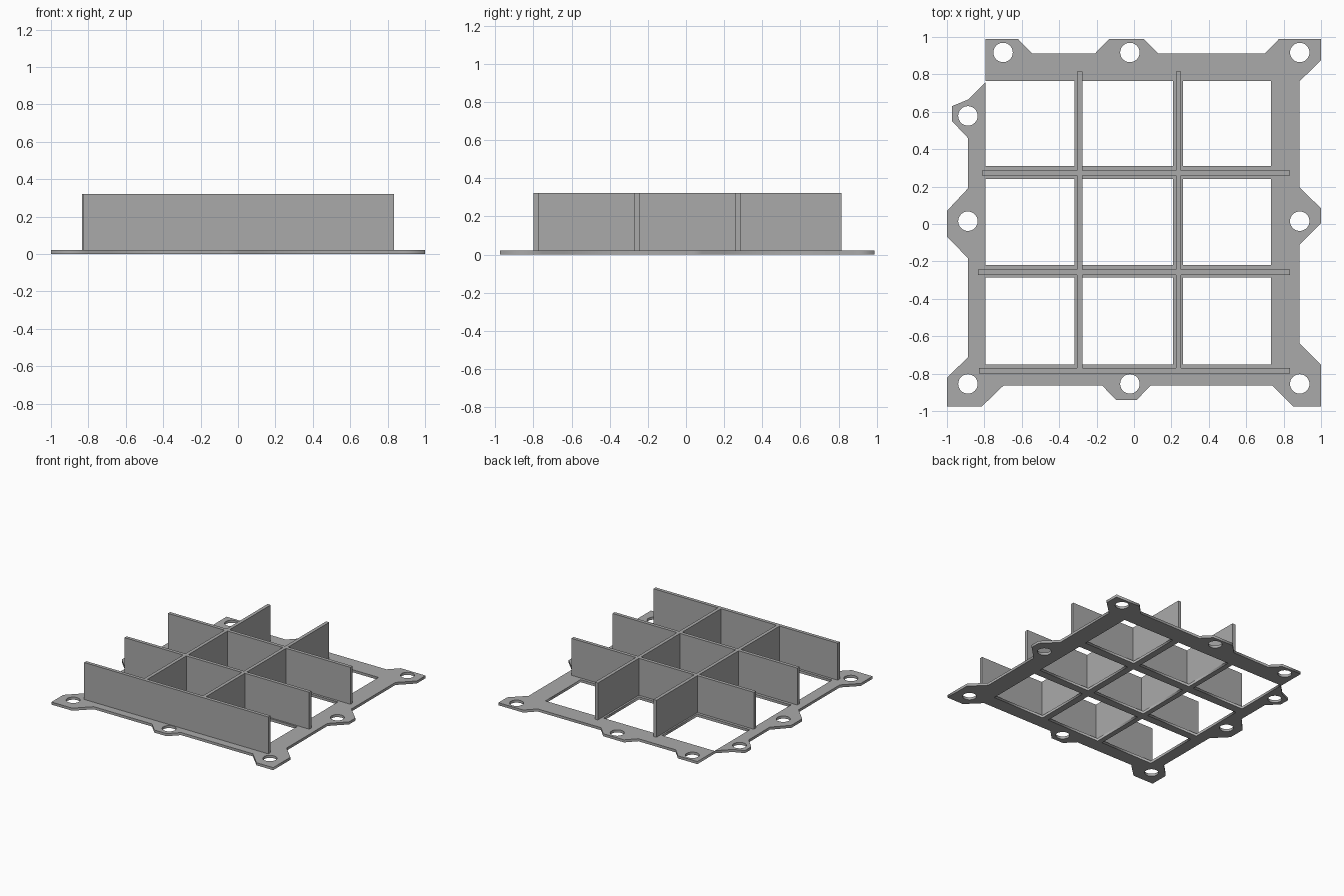
import bpy, math

if "Cube" in bpy.data.objects:
    bpy.data.objects.remove(bpy.data.objects["Cube"])

PLATE, TOP, WALL = 0.021, 0.322, 0.028

grey = bpy.data.materials.new("mid grey")
grey.diffuse_color = (0.4, 0.4, 0.4, 1)
grey.use_nodes = True
grey.node_tree.nodes["Principled BSDF"].inputs["Base Color"].default_value = grey.diffuse_color


def add_loop(curve, pts):
    s = curve.splines.new('POLY')
    s.points.add(len(pts) - 1)
    for p, (x, y) in zip(s.points, pts):
        p.co = (x, y, 0, 1)
    s.use_cyclic_u = True


# flat base plate: outline with mounting ears, grid openings and bolt holes
outline = [
    (-.795, .989), (-.62, .989), (-.545, .912), (-.208, .912), (-.133, .989),
    (.053, .989), (.128, .912), (.70, .912), (.775, .989), (1, .989),
    (1, .875), (.885, .763), (.885, .197), (1, .083), (1, .003),
    (.885, -.112), (.885, -.637), (1, -.753), (1, -.975), (.85, -.975),
    (.738, -.863), (.09, -.863), (.015, -.94), (-.096, -.94), (-.171, -.863),
    (-.697, -.863), (-.813, -.975), (-1, -.975), (-1, -.823), (-.888, -.712),
    (-.888, -.182), (-1, -.068), (-1, .07), (-.888, .19), (-.888, .46),
    (-.973, .55), (-.973, .63), (-.888, .665), (-.795, .757)]
columns = [(-.793, -.317), (-.275, .208), (.262, .733)]
rows = [(.31, .764), (-.22, .24), (-.75, -.285)]
bolts = [(-.70, .917), (-.022, .917), (.886, .917), (.886, .015), (.886, -.855),
         (-.022, -.855), (-.888, -.855), (-.888, .015), (-.888, .578)]

cu = bpy.data.curves.new("base_plate_profile", 'CURVE')
cu.dimensions = '2D'
cu.fill_mode = 'BOTH'
cu.extrude = PLATE / 2
add_loop(cu, outline)
for x0, x1 in columns:
    for y0, y1 in rows:
        add_loop(cu, [(x0, y0), (x1, y0), (x1, y1), (x0, y1)])
for cx, cy in bolts:
    add_loop(cu, [(cx + .052 * math.cos(a * math.tau / 32),
                   cy + .052 * math.sin(a * math.tau / 32)) for a in range(32)])
plate = bpy.data.objects.new("base_plate", cu)
bpy.context.collection.objects.link(plate)
plate.location.z = PLATE / 2
cu.materials.append(grey)
bpy.context.view_layer.objects.active = plate
plate.select_set(True)
bpy.ops.object.convert(target='MESH')


# upright divider walls
def wall(name, x0, x1, y0, y1):
    bpy.ops.mesh.primitive_cube_add(
        size=1, location=((x0 + x1) / 2, (y0 + y1) / 2, (PLATE + TOP) / 2))
    ob = bpy.context.object
    ob.name = name
    ob.scale = (x1 - x0, y1 - y0, TOP - PLATE)
    ob.data.materials.append(grey)


for name, x0, y in (("back", -.813, .273), ("middle", -.833, -.258),
                    ("front", -.828, -.785)):
    wall(name + "_cross_wall", x0, .833, y - WALL / 2, y + WALL / 2)
for name, x in (("left", -.29), ("right", .238)):
    wall(name + "_long_wall", x - WALL / 2, x + WALL / 2, -.785, .815)
